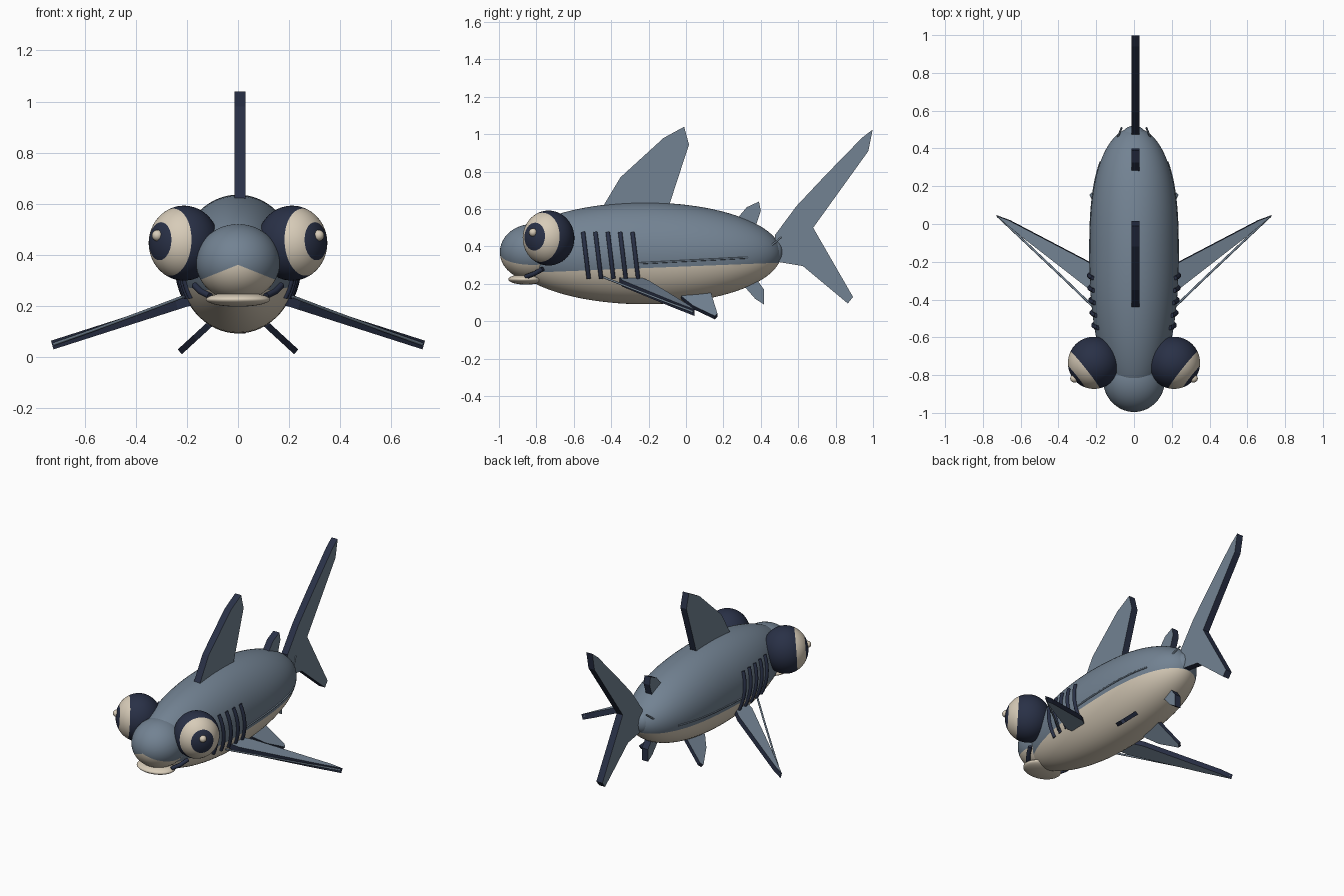
import bpy, bmesh, math
from mathutils import Vector, Matrix

cube = bpy.data.objects.get("Cube")
if cube:
    bpy.data.objects.remove(cube, do_unlink=True)


def material(name, rgb):
    m = bpy.data.materials.new(name)
    m.use_nodes = True
    m.diffuse_color = (*rgb, 1)
    m.node_tree.nodes["Principled BSDF"].inputs["Base Color"].default_value = (*rgb, 1)
    return m


GREY = material("slate grey", (0.17, 0.225, 0.29))
CREAM = material("cream", (0.68, 0.60, 0.48))
NAVY = material("dark navy", (0.022, 0.03, 0.062))


def finish(name, bm, mats, smooth=True):
    bmesh.ops.recalc_face_normals(bm, faces=bm.faces)
    for f in bm.faces:
        f.smooth = smooth
    me = bpy.data.meshes.new(name)
    bm.to_mesh(me)
    bm.free()
    for m in mats:
        me.materials.append(m)
    ob = bpy.data.objects.new(name, me)
    bpy.context.collection.objects.link(ob)
    return ob


def ellipsoid(center, radii, segments=48, rings=32, axis="Y"):
    bm = bmesh.new()
    bmesh.ops.create_uvsphere(bm, u_segments=segments, v_segments=rings, radius=1)
    if axis == "Y":
        bm.transform(Matrix.Rotation(math.pi / 2, 4, "X"))
    bm.transform(Matrix.Translation(center) @ Matrix.Diagonal((*radii, 1)))
    return bm


def cut(bm, point, normal):
    bmesh.ops.bisect_plane(bm, geom=bm.verts[:] + bm.edges[:] + bm.faces[:],
                           plane_co=point, plane_no=normal)


def tube(name, points, radius, mat):
    cu = bpy.data.curves.new(name, "CURVE")
    cu.dimensions = "3D"
    cu.bevel_depth = radius
    cu.bevel_resolution = 2
    cu.use_fill_caps = True
    sp = cu.splines.new("POLY")
    sp.points.add(len(points) - 1)
    for p, co in zip(sp.points, points):
        p.co = (*co, 1)
    cu.materials.append(mat)
    ob = bpy.data.objects.new(name, cu)
    bpy.context.collection.objects.link(ob)


def plate(name, points, offset):
    """Flat fin with grey faces and a navy rim."""
    bm = bmesh.new()
    offset = Vector(offset)
    face = bm.faces.new([bm.verts.new(Vector(p) - offset / 2) for p in points])
    out = bmesh.ops.extrude_face_region(bm, geom=[face], use_keep_orig=True)
    bmesh.ops.translate(bm, vec=offset,
                        verts=[g for g in out["geom"] if isinstance(g, bmesh.types.BMVert)])
    for f in bm.faces:
        f.normal_update()
        f.material_index = 0 if abs(f.normal.dot(offset.normalized())) > 0.7 else 1
    return finish(name, bm, [GREY, NAVY], smooth=False)


# Body: ellipsoid with a fuller rear, split along the flank
MID_Y, MID_Z = -0.22, 0.363
LONG, WIDE, TALL = 0.73, 0.235, 0.272


def fullness(y):
    t = min(abs(y - MID_Y) / LONG, 1)
    plain = math.sqrt(1 - t * t)
    return plain, (math.sqrt(1 - t ** 3) if y > MID_Y else plain)


def flank_x(y, z):
    plain, full = fullness(y)
    return WIDE * full * math.sqrt(max(0, 1 - ((z - MID_Z) / (TALL * plain)) ** 2))


bm = ellipsoid((0, MID_Y, MID_Z), (WIDE, LONG, TALL), 64, 48)
for v in bm.verts:
    plain, full = fullness(v.co.y)
    if plain > 0.01:
        v.co.x *= full / plain
flank, up = Vector((0, -0.2, 0.285)), Vector((0, -0.04, 1))
cut(bm, flank, up)
for f in bm.faces:
    f.material_index = int((f.calc_center_median() - flank).dot(up) < 0)
finish("body", bm, [GREY, CREAM])

# Snout with a peaked cream underside
bm = ellipsoid((0, -0.82, 0.37), (0.165, 0.175, 0.15))
for s in (1, -1):
    cut(bm, (0, 0, 0.36), (s * 0.4, 0, 1))
for f in bm.faces:
    c = f.calc_center_median()
    f.material_index = int(c.z < 0.36 - 0.4 * abs(c.x))
finish("snout", bm, [GREY, CREAM])

finish("lower_lip", ellipsoid((0, -0.855, 0.224), (0.125, 0.095, 0.028)), [CREAM])
finish("tail_base", ellipsoid((0, 0.465, 0.37), (0.065, 0.055, 0.07)), [GREY])

# Centre fins, outlines as (y, z)
CENTRE_FINS = {
    "dorsal_fin": [(-0.45, 0.55), (-0.44, 0.62), (-0.35, 0.77), (-0.12, 0.98),
                   (-0.01, 1.04), (0.016, 0.945), (-0.09, 0.62), (-0.1, 0.55)],
    "rear_dorsal_fin": [(0.26, 0.5), (0.27, 0.545), (0.325, 0.61), (0.39, 0.64),
                        (0.4, 0.59), (0.37, 0.5), (0.36, 0.45)],
    "anal_fin": [(0.28, 0.25), (0.3, 0.2), (0.37, 0.12), (0.417, 0.09),
                 (0.417, 0.17), (0.38, 0.22), (0.37, 0.27)],
    "tail_fin": [(0.475, 0.32), (0.475, 0.46), (0.59, 0.615), (0.745, 0.78), (0.94, 0.98),
                 (0.998, 1.025), (0.975, 0.91), (0.68, 0.5), (0.893, 0.13),
                 (0.865, 0.095), (0.625, 0.295)],
}
for name, outline in CENTRE_FINS.items():
    plate(name, [(0.008, y, z) for y, z in outline], (0.044, 0, 0))

for side, s in (("left", 1), ("right", -1)):
    # Banded eye: navy ball, cream ring, navy pupil, cream glint
    look = Vector((s * 0.78, -0.62, 0.06)).normalized()
    eye = Vector((s * 0.212, -0.735, 0.445))
    bm = ellipsoid((0, 0, 0), (1, 1, 1), 48, 32, axis="Z")
    for level in (0.44, 0.86):
        cut(bm, (0, 0, level), (0, 0, 1))
    for f in bm.faces:
        h = f.calc_center_median().z
        f.material_index = 1 if 0.44 < h < 0.86 else 0
    spin = look.to_track_quat("Z", "Y").to_matrix().to_4x4()
    bm.transform(Matrix.Translation(eye) @ Matrix.Diagonal((0.138, 0.138, 0.147, 1)) @ spin)
    finish(side + "_eye", bm, [NAVY, CREAM])
    glint = eye + look * 0.133 + Vector((0, 0, 0.022))
    finish(side + "_eye_glint", ellipsoid(glint, (0.022,) * 3, 20, 12), [CREAM])

    # Mouth corner
    tube(side + "_mouth_corner", [(s * 0.11, -0.855, 0.238), (s * 0.145, -0.81, 0.255),
                                  (s * 0.17, -0.765, 0.28)], 0.013, NAVY)

    # Gill slits that follow the flank
    for i in range(5):
        path = []
        for k in range(9):
            t = k / 8
            y, z = -0.55 + 0.066 * i + 0.03 * t, 0.475 - 0.245 * t
            path.append((s * (flank_x(y, z) + 0.003), y, z))
        tube(f"{side}_gill_{i + 1}", path, 0.012, NAVY)

    # Lateral line and tail keel
    path = []
    for k in range(25):
        y = -0.25 + 0.58 * k / 24
        z = 0.31 + 0.03 * k / 24
        path.append((s * (flank_x(y, z) + 0.001), y, z))
    tube(side + "_lateral_line", path, 0.005, GREY)
    tube(side + "_tail_keel", [(s * 0.09, 0.45, 0.4), (s * 0.065, 0.51, 0.45)], 0.005, GREY)

    # Pectoral fin: swept blade with a thin leading spar
    def wing(x, y):
        return (s * x, y, 0.205 - (x - 0.23) * 0.32)

    blade = [(0.18, -0.25), (0.24, -0.2), (0.45, -0.09), (0.66, 0.02), (0.728, 0.045),
             (0.6, -0.06), (0.42, -0.2), (0.24, -0.34), (0.18, -0.36)]
    plate(side + "_pectoral_fin", [wing(*p) for p in blade], (s * 0.01, 0, 0.034))
    spar = [(s * 0.215, -0.44, 0.235), (s * 0.36, -0.3, 0.18),
            (s * 0.55, -0.12, 0.11), (s * 0.72, 0.04, 0.05)]
    tube(side + "_pectoral_spar", spar, 0.006, GREY)

    # Pelvic fin, angled down and outward
    pelvic = [(-0.04, 0), (-0.02, 0.05), (0.04, 0.12), (0.155, 0.2), (0.168, 0.18), (0.13, 0)]
    plate(side + "_pelvic_fin", [(s * (0.08 + 0.74 * d), y, 0.155 - 0.68 * d) for y, d in pelvic],
          (s * 0.017, 0, 0.018))
